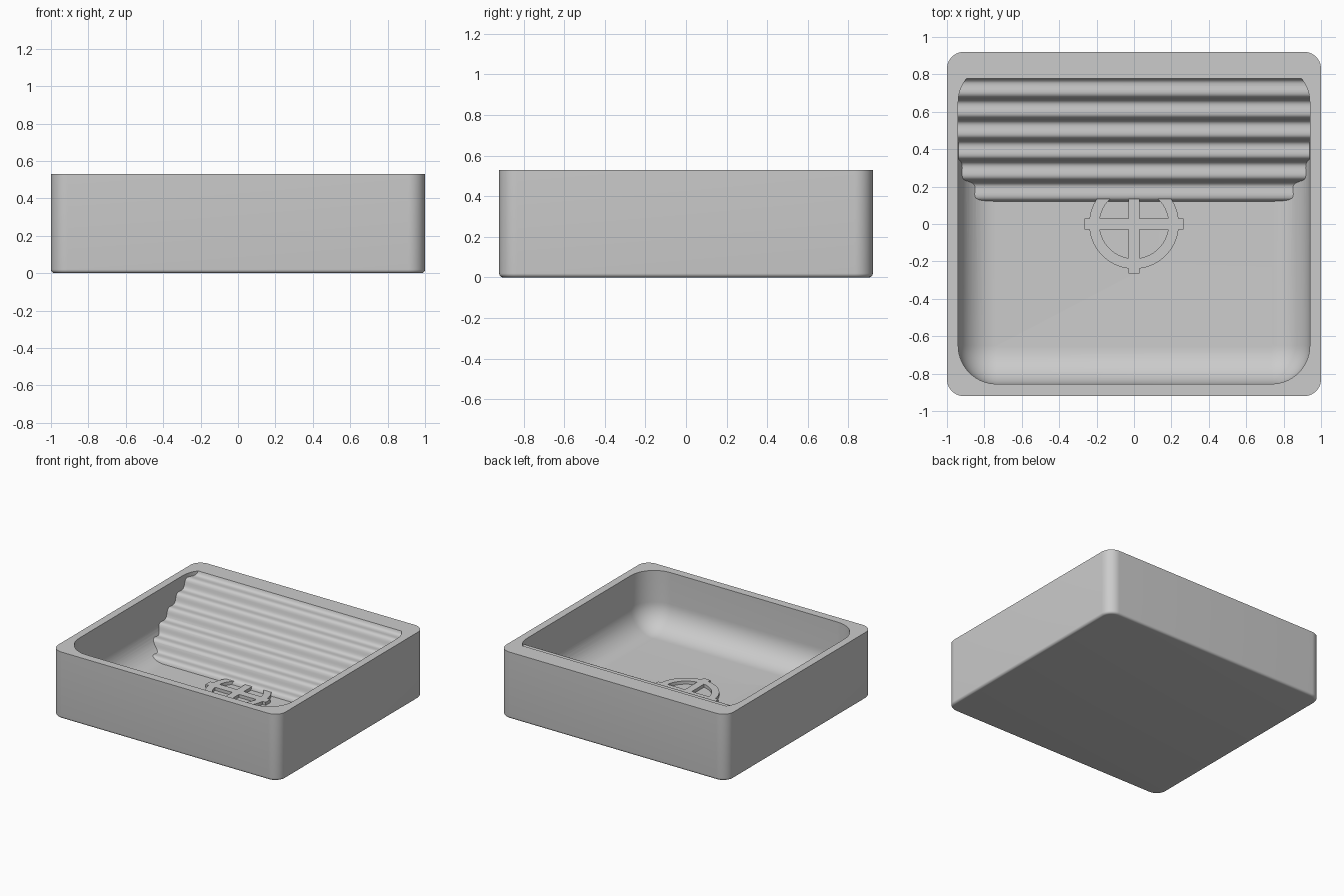
import bpy, bmesh, math

if "Cube" in bpy.data.objects:
    bpy.data.objects.remove(bpy.data.objects["Cube"])

HEIGHT, FLOOR = 0.53, 0.08

ceramic = bpy.data.materials.new("light_grey_ceramic")
ceramic.use_nodes = True
ceramic.diffuse_color = (0.6, 0.6, 0.6, 1)
ceramic.node_tree.nodes["Principled BSDF"].inputs["Base Color"].default_value = (0.6, 0.6, 0.6, 1)


def make_object(name, bm):
    bmesh.ops.recalc_face_normals(bm, faces=bm.faces[:])
    mesh = bpy.data.meshes.new(name)
    bm.to_mesh(mesh)
    bm.free()
    mesh.materials.append(ceramic)
    obj = bpy.data.objects.new(name, mesh)
    bpy.context.collection.objects.link(obj)
    return obj


def loft(name, rings):
    """Skin a stack of equal-length point rings and cap both ends."""
    bm = bmesh.new()
    loops = [[bm.verts.new(p) for p in ring] for ring in rings]
    n = len(loops[0])
    for a, b in zip(loops, loops[1:]):
        for i in range(n):
            j = (i + 1) % n
            bm.faces.new((a[i], a[j], b[j], b[i]))
    bm.faces.new(loops[0])
    bm.faces.new(loops[-1])
    return make_object(name, bm)


def rounded_ring(hx, hy, r, z, seg=14):
    pts = []
    for q, (sx, sy) in enumerate([(1, 1), (-1, 1), (-1, -1), (1, -1)]):
        for k in range(seg + 1):
            a = math.pi / 2 * (q + k / seg)
            pts.append((sx * (hx - r) + r * math.cos(a), sy * (hy - r) + r * math.sin(a), z))
    return pts


def tub(name, hx, hy, r, fillet, z0, z1, steps):
    """Rounded box with a filleted bottom edge and a sharp top."""
    rings = []
    for k in range(steps + 1):
        a = math.pi / 2 * k / steps
        inset = fillet * (1 - math.sin(a))
        rings.append(rounded_ring(hx - inset, hy - inset, r - inset, z0 + fillet * (1 - math.cos(a))))
    rings.append(rounded_ring(hx, hy, r, z1))
    return loft(name, rings)


def cylinder(name, r, z0, z1, seg=64):
    ring = [(r * math.cos(math.tau * i / seg), r * math.sin(math.tau * i / seg)) for i in range(seg)]
    return loft(name, [[(x, y, z) for x, y in ring] for z in (z0, z1)])


def box(name, hx, hy, z0, z1):
    ring = [(-hx, -hy), (hx, -hy), (hx, hy), (-hx, hy)]
    return loft(name, [[(x, y, z) for x, y in ring] for z in (z0, z1)])


def combine(target, tool, operation):
    """Apply a boolean and discard the tool."""
    mod = target.modifiers.new(operation, "BOOLEAN")
    mod.object, mod.operation, mod.solver = tool, operation, "EXACT"
    graph = bpy.context.evaluated_depsgraph_get()
    mesh = bpy.data.meshes.new_from_object(target.evaluated_get(graph))
    target.modifiers.clear()
    target.data = mesh
    bpy.data.objects.remove(tool)


def smooth(obj, angle):
    bpy.ops.object.select_all(action="DESELECT")
    obj.select_set(True)
    bpy.context.view_layer.objects.active = obj
    bpy.ops.object.shade_smooth_by_angle(angle=math.radians(angle))


# Washboard volume: sloping wave profile swept across the width
slope, period, depth = 0.7, 0.11, 0.018
tilt = math.atan(slope)
profile = []
for i in range(116):
    y = 0.06 + i * period / 16
    wave = depth * math.sin(math.tau * (y - 0.67) / period)
    profile.append((y - wave * math.sin(tilt), 0.46 + slope * (y - 0.67) + wave * math.cos(tilt)))
profile += [(1.1, 0.7), (1.1, -0.1), (0.05, -0.1)]
washboard = loft("washboard_cutter", [[(x, y, z) for y, z in profile] for x in (-1.1, 1.1)])

# Basin hollow, with the washboard left standing at the back
hollow = tub("hollow_cutter", 0.94, 0.855, 0.205, 0.2, FLOOR, HEIGHT + 0.03, 14)
combine(hollow, washboard, "DIFFERENCE")

# Sink body
body = tub("sink_body", 1.0, 0.92, 0.09, 0.02, 0.0, HEIGHT, 6)
combine(body, hollow, "DIFFERENCE")
smooth(body, 35)

# Drain strainer: ring with a cross whose ends stick out as tabs
low, top = FLOOR - 0.01, FLOOR + 0.025
strainer = cylinder("drain_strainer", 0.24, low, top)
combine(strainer, cylinder("ring_hole", 0.185, low - 0.1, top + 0.1), "DIFFERENCE")
for hx, hy in ((0.265, 0.03), (0.03, 0.265)):
    combine(strainer, box("cross_bar", hx, hy, low, top), "UNION")
smooth(strainer, 30)
